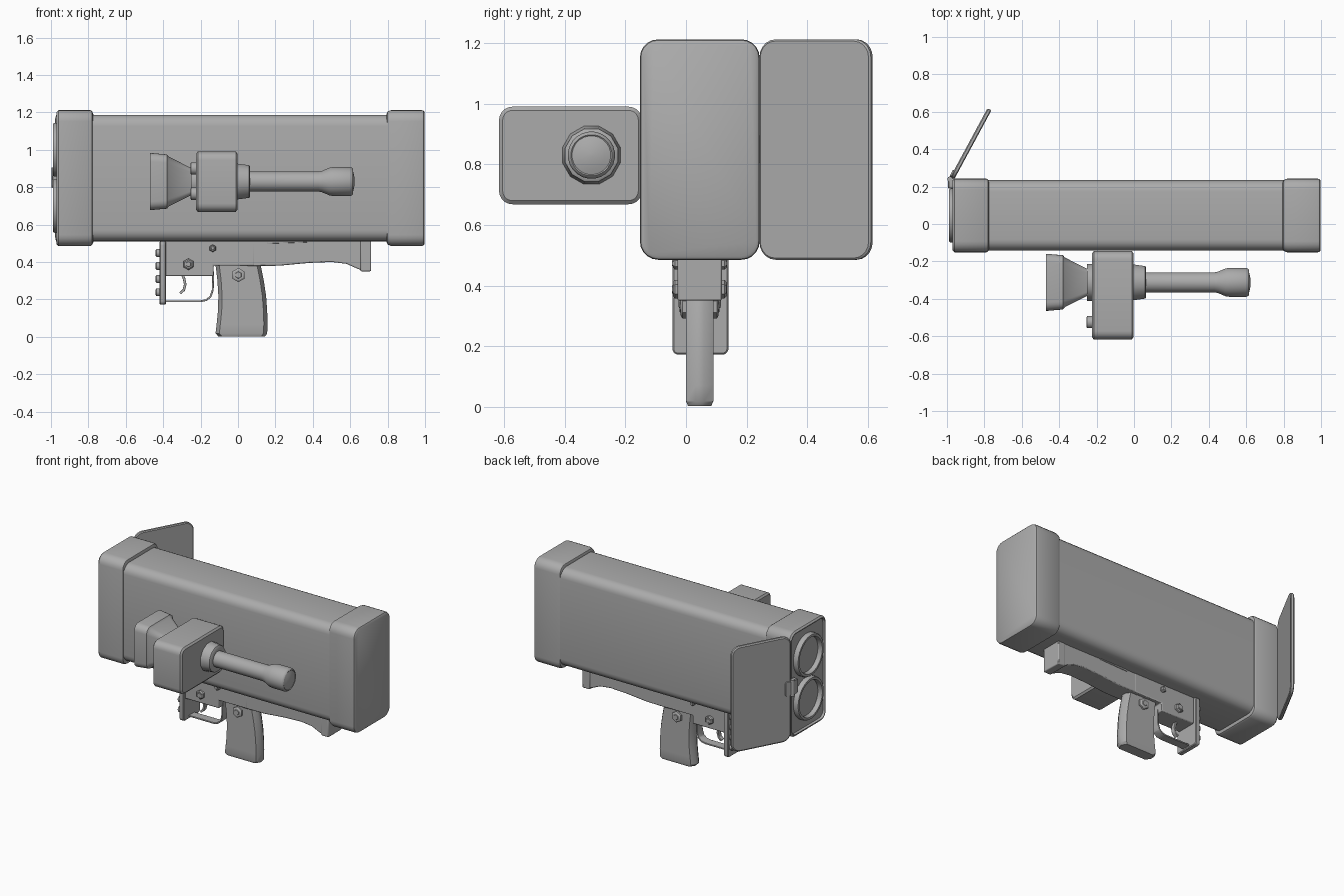
import bpy, bmesh
from math import sin, cos, pi, radians, atan2
from mathutils import Matrix, Vector

if "Cube" in bpy.data.objects:
    bpy.data.objects.remove(bpy.data.objects["Cube"])

GREY = bpy.data.materials.new("dark_grey")
GREY.diffuse_color = (.41, .41, .41, 1)
GREY.use_nodes = True
GREY.node_tree.nodes["Principled BSDF"].inputs["Base Color"].default_value = GREY.diffuse_color


def finish(name, bm, bevel=0, mat=None):
    if mat:
        bm.transform(mat)
    bmesh.ops.recalc_face_normals(bm, faces=bm.faces[:])
    me = bpy.data.meshes.new(name)
    bm.to_mesh(me)
    bm.free()
    me.materials.append(GREY)
    ob = bpy.data.objects.new(name, me)
    bpy.context.collection.objects.link(ob)
    if bevel:
        m = ob.modifiers.new("bevel", 'BEVEL')
        m.width, m.segments, m.limit_method = bevel, 2, 'ANGLE'
    bpy.context.view_layer.objects.active = ob
    ob.select_set(True)
    bpy.ops.object.shade_smooth_by_angle(angle=radians(35))
    ob.select_set(False)
    return ob


def rrect(y0, y1, z0, z1, r, n=5):
    pts = []
    for k, (cy, cz) in enumerate([(y1 - r, z1 - r), (y0 + r, z1 - r), (y0 + r, z0 + r), (y1 - r, z0 + r)]):
        for i in range(n + 1):
            a = (k + i / n) * pi / 2
            pts.append((cy + r * cos(a), cz + r * sin(a)))
    return pts


def circle(cy, cz, r, n=24):
    return [(cy + r * cos(2 * pi * (i + .5) / n), cz + r * sin(2 * pi * (i + .5) / n)) for i in range(n)]


def loft(name, sections, mat=None):
    """Skin a row of (x, [(y, z)...]) sections and cap both ends."""
    bm = bmesh.new()
    rows = [[bm.verts.new((x, y, z)) for y, z in pts] for x, pts in sections]
    n = len(rows[0])
    for a, b in zip(rows, rows[1:]):
        for i in range(n):
            bm.faces.new((a[i], a[(i + 1) % n], b[(i + 1) % n], b[i]))
    bm.faces.new(rows[0])
    bm.faces.new(rows[-1])
    return finish(name, bm, 0, mat)


def rboxes(name, spec, box, r, mat=None):
    """Loft of rounded rectangles; spec lists (x, inset)."""
    y0, y1, z0, z1 = box
    return loft(name, [(x, rrect(y0 + d, y1 - d, z0 + d, z1 - d, max(r - d, .01))) for x, d in spec], mat)


def turned(name, spec, cy, cz, n=24, mat=None):
    return loft(name, [(x, circle(cy, cz, r, n)) for x, r in spec], mat)


def plate(name, prof, y0, y1, bevel=.006):
    """Extrude an x,z profile across y."""
    bm = bmesh.new()
    f = bm.faces.new([bm.verts.new((x, y0, z)) for x, z in prof])
    ext = bmesh.ops.extrude_face_region(bm, geom=[f])
    bmesh.ops.translate(bm, vec=(0, y1 - y0, 0), verts=[v for v in ext['geom'] if isinstance(v, bmesh.types.BMVert)])
    return finish(name, bm, bevel)


def strip(name, path, t, y0, y1):
    """Bent band of thickness t following an x,z path."""
    p = [Vector(q) for q in path]
    left, right = [], []
    for i, q in enumerate(p):
        d = (p[min(i + 1, len(p) - 1)] - p[max(i - 1, 0)]).normalized() * t / 2
        left.append((q.x - d.y, q.y + d.x))
        right.append((q.x + d.y, q.y - d.x))
    return plate(name, left + right[::-1], y0, y1, .002)


# Launcher housing and end caps
CAP = (-.152, .243, .485, 1.212)
rboxes("housing", [(-.80, 0), (.82, 0)], (-.142, .234, .51, 1.187), .06)
rboxes("front_cap", [(-.955, .035), (-.955, .02), (-.97, .016), (-.97, .01), (-.96, 0), (-.79, 0), (-.78, .006), (-.775, .022)], CAP, .06)
rboxes("rear_cap", [(.795, .02), (.80, .008), (.82, 0), (.98, 0), (.992, .003), (.998, .012)], CAP, .06)

# Two stacked muzzle rings
for i, z in enumerate((.70, 1.00)):
    turned(f"muzzle_ring_{i}", [(-.95, .145), (-.98, .145), (-.988, .14), (-.988, .125), (-.98, .12), (-.957, .12)],
           .045, z, 32)

# Open cover door with hinge
swing = Matrix.Translation((-.97, .248, 0)) @ Matrix.Rotation(-atan2(.197, .365), 4, 'Z')
rboxes("cover_door", [(-.012, .008), (-.006, 0), (.007, 0), (.012, .006)], (-.003, .415, .485, 1.212), .06, swing)
rboxes("hinge_fixed_leaf", [(-.995, .004), (-.99, 0), (-.96, 0)], (.19, .245, .80, .90), .012)
rboxes("hinge_door_leaf", [(-.018, .002), (-.014, 0), (.005, 0)], (0, .04, .80, .90), .012, swing)
turned("hinge_pin", [(.795, .014), (.905, .014)], .0, .0, 12,
       Matrix.Translation((-.984, .24, 0)) @ Matrix.Rotation(-pi / 2, 4, 'Y'))

# Sight box, barrel and eyepiece
rboxes("sight_box", [(-.225, .012), (-.215, 0), (-.012, 0), (-.002, .012)], (-.617, -.145, .668, .99), .045)
SY, SZ = -.312, .83
turned("sight_collar", [(-.01, .1), (.06, .09), (.065, .082), (.065, .05)], SY, SZ, 12)
turned("sight_barrel", [(.05, .054), (.43, .054), (.45, .058), (.49, .075), (.51, .078), (.60, .078), (.61, .074),
                        (.615, .068), (.612, .064), (.618, .045), (.622, .025), (.624, .006)], SY, SZ)
turned("eyepiece_neck", [(-.25, .1), (-.21, .1)], SY, SZ)


def square(h):
    return rrect(SY - h, SY + h, SZ - h, SZ + h, h * .3)


loft("eyepiece_shroud", [(x, square(h)) for x, h in ((-.235, .068), (-.25, .072), (-.37, .133), (-.38, .145), (-.46, .152),
                                                     (-.47, .152), (-.47, .138), (-.38, .115), (-.32, .06))])
for i, z in enumerate((.765, .90)):
    turned(f"sight_knob_{i}", [(-.255, .026), (-.25, .033), (-.21, .033)], -.525, z, 16)

# Receiver under the housing, with its rear foot
YC = .045
plate("receiver", [(-.39, .325), (-.13, .325), (-.13, .38), (.09, .38), (.09, .53), (-.39, .53)], YC - .07, YC + .07)
plate("rear_stock", [(.05, .378), (.22, .38), (.38, .395), (.50, .4), (.58, .39), (.625, .37), (.66, .355), (.70, .39),
                     (.70, .515), (.05, .515)], YC - .069, YC + .069)
plate("stock_rail", [(.155, .498), (.37, .505), (.37, .52), (.155, .52)], YC - .073, YC + .073, .002)
plate("rear_foot", [(.655, .35), (.712, .35), (.712, .515), (.655, .515)], YC - .073, YC + .073)

# Pistol grip: octagonal sections stacked up z
UP = Matrix(((0, 1, 0, 0), (0, 0, 1, 0), (1, 0, 0, 0), (0, 0, 0, 1)))


def octagon(x0, x1, h, cx=.02, cy=.031):
    return [(x0, YC - h + cy), (x0 + cx, YC - h), (x1 - cx, YC - h), (x1, YC - h + cy),
            (x1, YC + h - cy), (x1 - cx, YC + h), (x0 + cx, YC + h), (x0, YC + h - cy)]


loft("grip", [(z, octagon(x0, x1, h)) for z, x0, x1, h in (
    (.002, -.105, .145, .038), (.018, -.12, .156, .045), (.07, -.114, .158, .045), (.14, -.107, .156, .045),
    (.22, -.105, .15, .045), (.30, -.11, .138, .045), (.36, -.117, .126, .045), (.41, -.125, .114, .045))], UP)

# Front plate, trigger and guard
rboxes("front_plate", [(-.42, .005), (-.415, 0), (-.39, 0), (-.385, .005)], (YC - .09, YC + .095, .172, .51), .02)
strip("trigger_guard", [(-.39, .19), (-.20, .19), (-.17, .196), (-.147, .215), (-.135, .25), (-.132, .35)], .01, YC - .03, YC + .03)
strip("trigger", [(-.30, .34), (-.288, .31), (-.282, .28), (-.29, .25), (-.31, .232)], .014, YC - .015, YC + .015)

# Plate studs in two columns
for i in range(4):
    for s in (-1, 1):
        turned(f"plate_stud_{i}_{s}", [(-.44, .016), (-.435, .022), (-.41, .022)], YC + s * .06, .238 + i * .07, 12)

# Hex bolts on both sides of receiver and grip
for i, (x, z, r, y) in enumerate([(-.265, .388, .031, .07), (-.135, .473, .02, .07), (.002, .33, .038, .045)]):
    for s in (-1, 1):
        m = Matrix.Translation((x, YC, z)) @ Matrix.Rotation(s * pi / 2, 4, 'Z')
        turned(f"hex_bolt_{i}_{s}", [(y - .01, r), (y + .012, r), (y + .018, r * .75), (y + .018, r * .5), (y + .021, r * .45)], 0, 0, 6, m)
